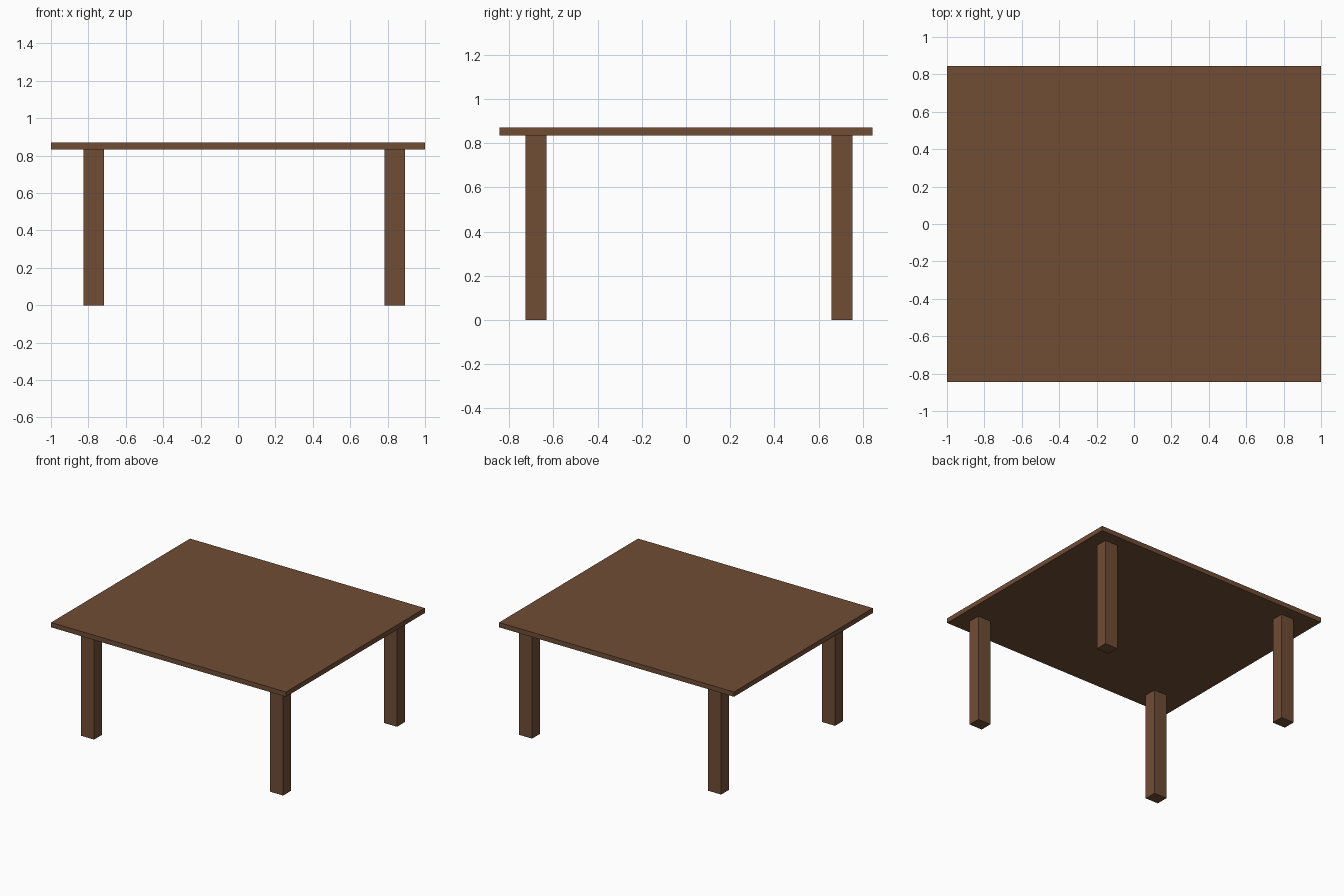
import bpy

if "Cube" in bpy.data.objects:
    bpy.data.objects.remove(bpy.data.objects["Cube"])

wood = bpy.data.materials.new("brown wood")
wood.diffuse_color = (0.162, 0.074, 0.036, 1)
wood.use_nodes = True
wood.node_tree.nodes["Principled BSDF"].inputs["Base Color"].default_value = wood.diffuse_color


def box(name, lo, hi):
    """Axis-aligned box between two corners."""
    bpy.ops.mesh.primitive_cube_add(size=1)
    ob = bpy.context.object
    ob.name = name
    for v in ob.data.vertices:
        v.co = [lo[i] if v.co[i] < 0 else hi[i] for i in range(3)]
    ob.data.materials.append(wood)
    return ob


# Thin flat top
UNDERSIDE, TOP = 0.834, 0.871
box("table_top", (-1, -0.845, UNDERSIDE), (1, 0.845, TOP))

# Four square legs, set slightly towards the back right
for side, x in (("left", -0.772), ("right", 0.838)):
    for end, y in (("front", -0.679), ("back", 0.706)):
        box(f"{end}_{side}_leg", (x - 0.055, y - 0.0475, 0),
            (x + 0.055, y + 0.0475, UNDERSIDE))
